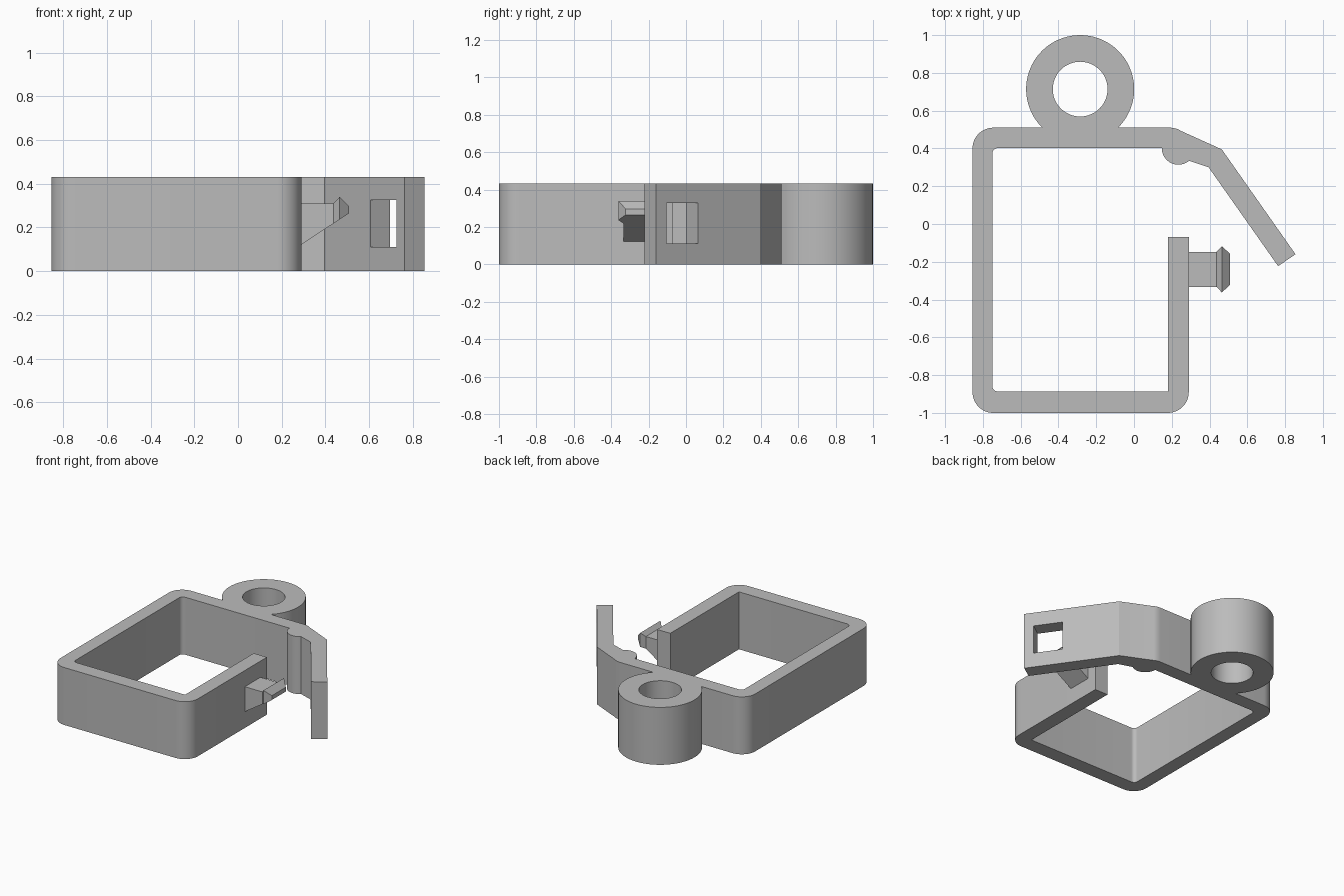
import bpy, bmesh, math
from mathutils import Matrix

if "Cube" in bpy.data.objects:
    bpy.data.objects.remove(bpy.data.objects["Cube"])

HEIGHT = 0.432

grey = bpy.data.materials.new("plain grey")
grey.diffuse_color = (0.5, 0.5, 0.5, 1)
grey.use_nodes = True
grey.node_tree.nodes["Principled BSDF"].inputs["Base Color"].default_value = grey.diffuse_color


def arc(cx, cy, r, a0, a1, n):
    """Points on a circle from angle a0 to a1 in degrees."""
    return [(cx + r * math.cos(math.radians(a0 + (a1 - a0) * i / n)),
             cy + r * math.sin(math.radians(a0 + (a1 - a0) * i / n))) for i in range(n + 1)]


def make_object(name, bm):
    bmesh.ops.recalc_face_normals(bm, faces=bm.faces)
    mesh = bpy.data.meshes.new(name)
    bm.to_mesh(mesh)
    bm.free()
    mesh.materials.append(grey)
    obj = bpy.data.objects.new(name, mesh)
    bpy.context.collection.objects.link(obj)
    return obj


def prism(name, outline, z0, z1):
    bm = bmesh.new()
    face = bm.faces.new([bm.verts.new((x, y, z0)) for x, y in outline])
    top = bmesh.ops.extrude_face_region(bm, geom=[face])["geom"]
    bmesh.ops.translate(bm, vec=(0, 0, z1 - z0),
                        verts=[v for v in top if isinstance(v, bmesh.types.BMVert)])
    return make_object(name, bm)


def cut(target, cutter):
    mod = target.modifiers.new("cut", "BOOLEAN")
    mod.operation = "DIFFERENCE"
    mod.solver = "EXACT"
    mod.object = cutter
    bpy.context.view_layer.objects.active = target
    bpy.ops.object.modifier_apply(modifier=mod.name)
    bpy.data.objects.remove(cutter)


# Clip body: open frame, eyelet and bent arm share one outline
ring_x, ring_y, ring_r = -0.285, 0.714, 0.286
ring_a = math.degrees(math.asin((0.51 - ring_y) / ring_r))
outline = (
    [(0.29, -0.07), (0.18, -0.07), (0.18, -0.887)]          # free end of the frame
    + arc(-0.72, -0.857, 0.03, 270, 180, 6)                 # inner corners
    + arc(-0.72, 0.372, 0.03, 180, 90, 6)
    + arc(0.235, 0.402, 0.088, 180, 310, 20)                # hinge bump
    + [(0.395, 0.30), (0.763, -0.223), (0.855, -0.16), (0.465, 0.395)]  # arm
    + arc(0.19, 0.40, 0.11, 57, 90, 5)
    + arc(ring_x, ring_y, ring_r, ring_a, 180 - ring_a, 56)  # eyelet
    + arc(-0.745, 0.40, 0.11, 90, 180, 12)                  # outer corners
    + arc(-0.745, -0.89, 0.11, 180, 270, 12)
    + arc(0.18, -0.89, 0.11, 270, 360, 12)
)
body = prism("clip_body", outline, 0, HEIGHT)

# Eyelet hole
cut(body, prism("eyelet_cutter", arc(ring_x, ring_y, 0.145, 0, 352.5, 47), -0.1, HEIGHT + 0.1))

# Catch window through the arm
bm = bmesh.new()
bmesh.ops.create_cube(bm, size=1, matrix=Matrix.Translation((0.712, -0.052, 0.219))
                      @ Matrix.Rotation(math.atan2(-0.555, 0.39), 4, "Z")
                      @ Matrix.Diagonal((0.208, 0.3, 0.216, 1)))
cut(body, make_object("window_cutter", bm))

bpy.ops.object.select_all(action="DESELECT")
body.select_set(True)
bpy.context.view_layer.objects.active = body
bpy.ops.object.shade_smooth_by_angle(angle=math.radians(20))

# Latch: rectangular sections lofted along x, underside on one slope
bm = bmesh.new()
rings = []
for x, half, top in [(0.28, 0.093, 0.31), (0.437, 0.093, 0.31),
                     (0.465, 0.122, 0.34), (0.508, 0.083, 0.297)]:
    low = 0.122 + (x - 0.29) * 0.655
    rings.append([bm.verts.new((x, -0.24 + s * half, z))
                  for s, z in ((-1, low), (1, low), (1, top), (-1, top))])
for a, b in zip(rings, rings[1:]):
    for i in range(4):
        j = (i + 1) % 4
        bm.faces.new((a[i], a[j], b[j], b[i]))
bm.faces.new(rings[0])
bm.faces.new(rings[-1])
make_object("latch", bm)
